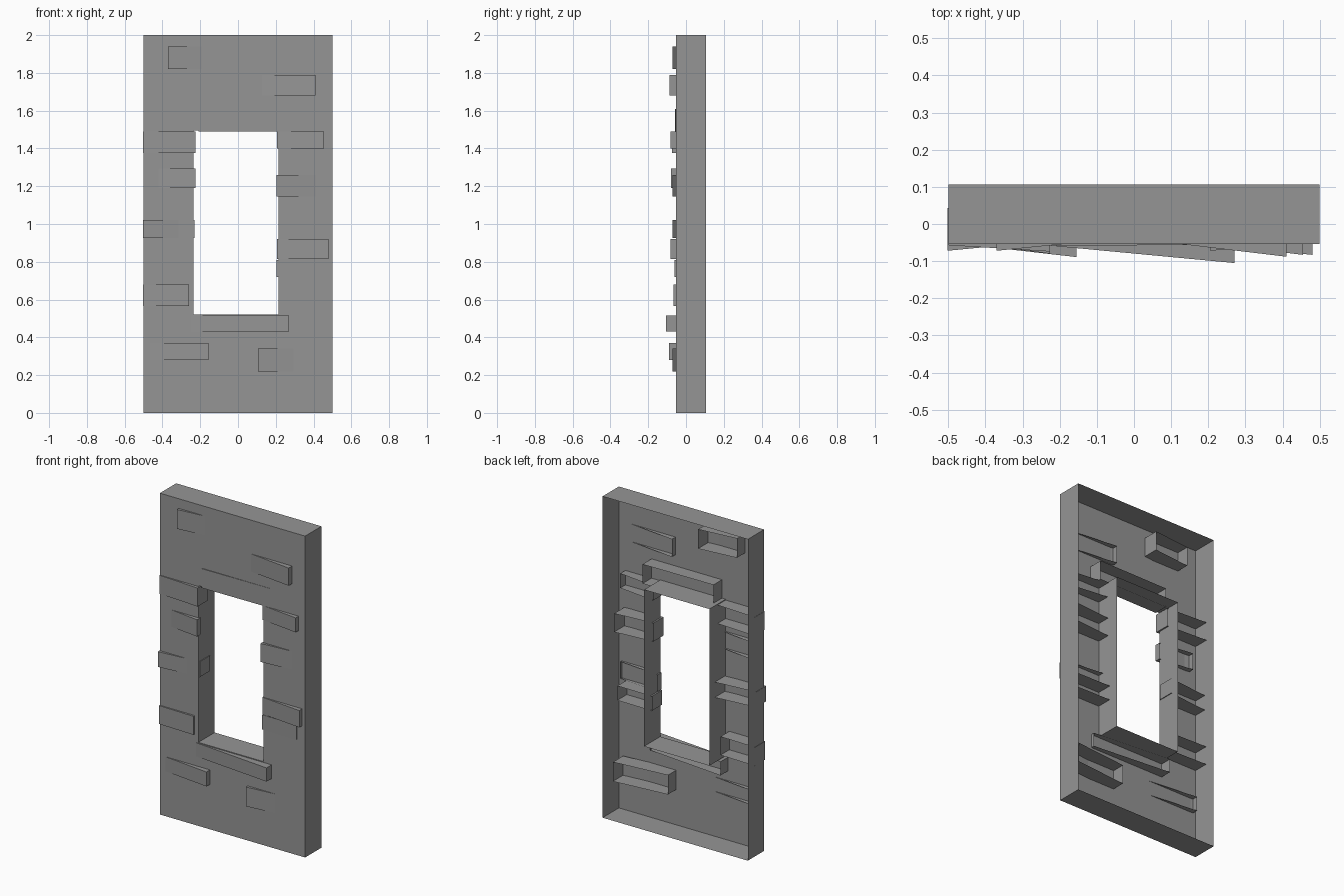
import bpy, bmesh

old = bpy.data.objects.get("Cube")
if old:
    bpy.data.objects.remove(old, do_unlink=True)

# One plain stone grey
stone = bpy.data.materials.new("stone_grey")
stone.use_nodes = True
grey = (0.30, 0.30, 0.30, 1)
stone.diffuse_color = grey
stone.node_tree.nodes["Principled BSDF"].inputs["Base Color"].default_value = grey

FRONT, BACK = -0.054, 0.106


def make_object(name, bm):
    mesh = bpy.data.meshes.new(name)
    bm.to_mesh(mesh)
    bm.free()
    mesh.materials.append(stone)
    obj = bpy.data.objects.new(name, mesh)
    bpy.context.collection.objects.link(obj)
    return obj


def rectangle(x0, x1, z0, z1):
    return [(x0, z0), (x1, z0), (x1, z1), (x0, z1)]


# Open-backed wall shell: front ring, outer sides and window reveal
bm = bmesh.new()
loops = {}
for key, corners in (("outer", rectangle(-0.5, 0.5, 0, 2)),
                     ("window", rectangle(-0.235, 0.215, 0.52, 1.495))):
    for y in (FRONT, BACK):
        loops[key, y] = [bm.verts.new((x, y, z)) for x, z in corners]
for i in range(4):
    j = (i + 1) % 4
    fo, fw = loops["outer", FRONT], loops["window", FRONT]
    bo, bw = loops["outer", BACK], loops["window", BACK]
    bm.faces.new((fo[i], fo[j], fw[j], fw[i]))
    bm.faces.new((fo[j], fo[i], bo[i], bo[j]))
    bm.faces.new((fw[i], fw[j], bw[j], bw[i]))
make_object("wall_shell", bm)


# Open-backed brick whose face leans from y_a at x0 to y_b at x1
def brick(name, x0, x1, z0, z1, y_a, y_b, depth):
    bm = bmesh.new()
    ends = ((x0, y_a), (x1, y_b), (x1, y_b + depth), (x0, y_a + depth))
    low = [bm.verts.new((x, y, z0)) for x, y in ends]
    high = [bm.verts.new((x, y, z1)) for x, y in ends]
    for i in (0, 1, 3):
        j = (i + 1) % 4
        bm.faces.new((low[i], low[j], high[j], high[i]))
    bm.faces.new(low[::-1])
    bm.faces.new(high)
    make_object(name, bm)


DEEP, SHALLOW = 0.1, 0.035

# Scattered face bricks
brick("upper_right_brick", -0.37, -0.12, 1.82, 1.94, -0.072, -0.047, DEEP)
brick("upper_left_brick", 0.11, 0.41, 1.68, 1.79, -0.052, -0.088, SHALLOW)
brick("lower_right_brick", -0.48, -0.155, 0.28, 0.37, -0.052, -0.089, SHALLOW)
brick("lower_left_brick", 0.105, 0.46, 0.22, 0.34, -0.072, -0.038, DEEP)

# Lintel and sill
brick("lintel", -0.21, 0.275, 1.49, 1.61, -0.059, -0.055, 0.09)
brick("sill", -0.25, 0.27, 0.43, 0.515, -0.056, -0.105, 0.075)

# Jamb bricks on the model's right
brick("right_jamb_brick_1", -0.502, -0.226, 1.375, 1.49, -0.057, -0.074, DEEP)
brick("right_jamb_brick_2", -0.45, -0.226, 1.19, 1.295, -0.05, -0.08, SHALLOW)
brick("right_jamb_brick_3", -0.502, -0.23, 0.925, 1.02, -0.072, -0.046, DEEP)
brick("right_jamb_brick_4", -0.502, -0.26, 0.565, 0.68, -0.06, -0.067, DEEP)

# Jamb bricks on the model's left
brick("left_jamb_brick_1", 0.207, 0.455, 1.40, 1.49, -0.053, -0.083, 0.08)
brick("left_jamb_brick_2", 0.205, 0.46, 1.145, 1.26, -0.072, -0.05, DEEP)
brick("left_jamb_brick_3", 0.207, 0.48, 0.815, 0.92, -0.056, -0.083, 0.04)
brick("left_jamb_brick_4", 0.205, 0.445, 0.72, 0.81, -0.056, -0.06, DEEP)
